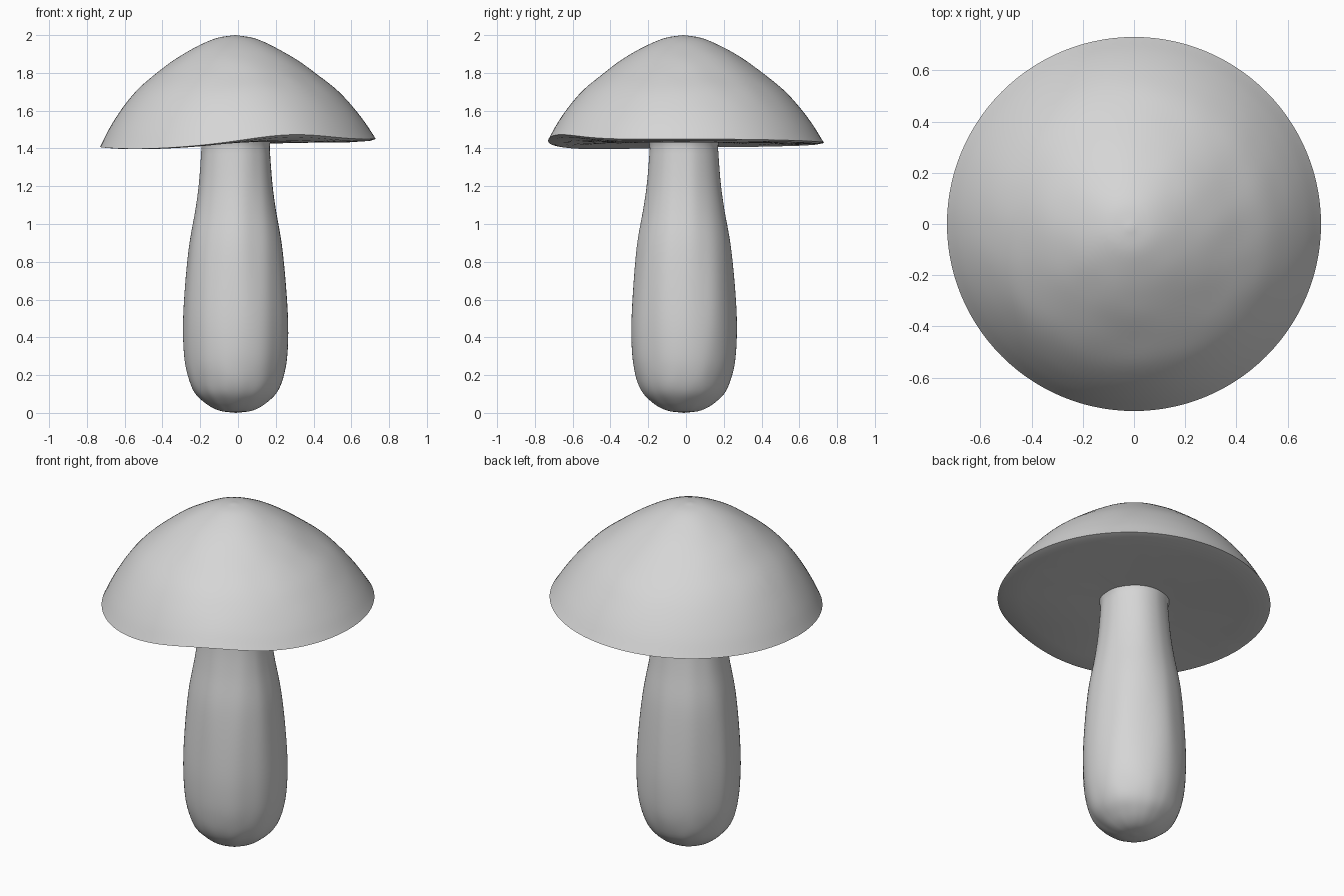
import bpy
import bmesh
import math
from mathutils import Vector, noise

SEGMENTS = 112

cube = bpy.data.objects.get("Cube")
if cube:
    bpy.data.objects.remove(cube)

grey = bpy.data.materials.new("pale_grey")
grey.use_nodes = True
grey.diffuse_color = (0.67, 0.67, 0.67, 1)
grey.node_tree.nodes["Principled BSDF"].inputs["Base Color"].default_value = grey.diffuse_color


def smooth_profile(points, steps=5):
    """Catmull-Rom curve through (radius, height) points."""
    p = [Vector(q) for q in points]
    p = [2 * p[0] - p[1]] + p + [2 * p[-1] - p[-2]]
    curve = []
    for a, b, c, d in zip(p, p[1:], p[2:], p[3:]):
        for i in range(steps):
            t = i / steps
            curve.append(b + t / 2 * ((c - a) + t * (2 * a - 5 * b + 4 * c - d
                                                     + t * (3 * (b - c) + d - a))))
    return curve + [p[-2]]


def lathe(name, profile, warp):
    """Revolve a profile whose ends lie on the axis, warping each point."""
    bm = bmesh.new()
    rings = []
    for r, z in profile[1:-1]:
        rings.append([bm.verts.new(warp(r, z, math.tau * i / SEGMENTS))
                      for i in range(SEGMENTS)])
    ends = [bm.verts.new(warp(0, q[1], 0)) for q in (profile[0], profile[-1])]
    for i in range(SEGMENTS):
        j = (i + 1) % SEGMENTS
        for low, high in zip(rings, rings[1:]):
            bm.faces.new((low[i], low[j], high[j], high[i]))
        bm.faces.new((ends[0], rings[0][j], rings[0][i]))
        bm.faces.new((ends[1], rings[-1][i], rings[-1][j]))
    bmesh.ops.recalc_face_normals(bm, faces=bm.faces)
    mesh = bpy.data.meshes.new(name)
    bm.to_mesh(mesh)
    bm.free()
    mesh.materials.append(grey)
    obj = bpy.data.objects.new(name, mesh)
    bpy.context.collection.objects.link(obj)
    bpy.ops.object.select_all(action="DESELECT")
    obj.select_set(True)
    bpy.context.view_layer.objects.active = obj
    bpy.ops.object.shade_smooth_by_angle(angle=math.radians(50))


def bump(angle, centre, width):
    return math.exp(-((math.degrees(angle) - centre) / width) ** 2)


def warp_cap(r, z, a):
    # The rim dips on one side and lifts in a wave at the front
    signed = a if a < math.pi else a - math.tau
    wave = (0.02 * math.cos(a) + 0.036 * bump(signed, -68, 25)
            - 0.018 * bump(signed, -130, 35))
    near_rim = (r / 0.73) ** 4
    shift = -0.015 * (1 - near_rim)
    p = Vector((r * math.cos(a) + shift, r * math.sin(a) + shift, z + wave * near_rim))
    p.z += 0.003 * noise.noise(p * 7) * (1 - near_rim)
    return p


def warp_stem(r, z, a):
    # Soft lengthwise ridges and a lumpy foot
    d = Vector((math.cos(a), math.sin(a), 0))
    ridges = noise.noise(Vector((d.x * 2.5, d.y * 2.5, z * 1.5)))
    lumps = noise.noise(Vector((d.x * 3, d.y * 3, z * 9))) * max(0, 1 - z / 0.3)
    r *= 1 + 0.02 * ridges + 0.025 * lumps
    return d * r + Vector((-0.012, -0.011, z))


# Cap: rounded dome, sharp rim, nearly flat underside
dome = smooth_profile([(0, 2), (0.1, 1.984), (0.21, 1.937), (0.32, 1.872), (0.43, 1.792),
                       (0.53, 1.708), (0.61, 1.617), (0.675, 1.525), (0.73, 1.43)])
underside = [(0.7, 1.423), (0.6, 1.424), (0.45, 1.428), (0.3, 1.433), (0.15, 1.44), (0, 1.44)]
lathe("cap", dome + [Vector(q) for q in underside], warp_cap)

# Stem: swollen lower half, rounded foot, top set into the cap
stem = smooth_profile([(0, 0), (0.09, 0.013), (0.165, 0.055), (0.228, 0.125), (0.266, 0.25),
                       (0.278, 0.42), (0.271, 0.62), (0.248, 0.88), (0.214, 1.08),
                       (0.195, 1.22), (0.181, 1.4), (0.178, 1.47), (0, 1.48)])
lathe("stem", stem, warp_stem)
